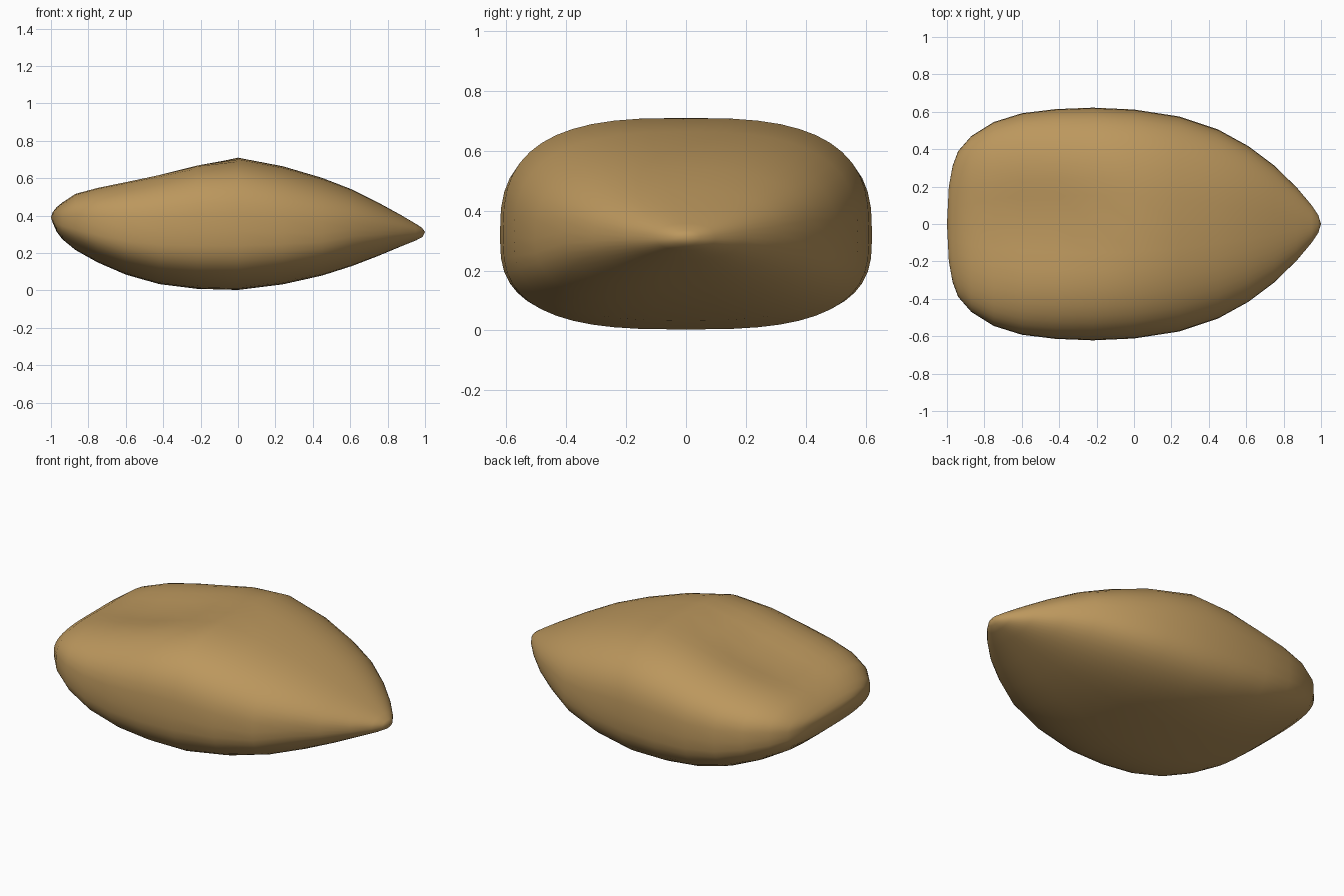
import bpy, bmesh, math

cube = bpy.data.objects.get("Cube")
if cube:
    bpy.data.objects.remove(cube, do_unlink=True)

# Single tan colour
tan = bpy.data.materials.new("warm tan")
tan.use_nodes = True
colour = (0.50, 0.31, 0.11, 1)
tan.diffuse_color = colour
tan.node_tree.nodes["Principled BSDF"].inputs["Base Color"].default_value = colour

# Stations along the body: x, half width, top height, bottom height
STATIONS = [
    (-.99, .20, .42, .36), (-.97, .31, .445, .315), (-.94, .39, .475, .275),
    (-.87, .47, .53, .217), (-.75, .545, .57, .15), (-.6, .592, .605, .085),
    (-.42, .614, .645, .034), (-.22, .622, .69, .009), (0, .612, .71, .003),
    (.24, .575, .664, .033), (.45, .505, .602, .08), (.61, .417, .54, .131),
    (.75, .312, .47, .185), (.87, .195, .404, .235), (.95, .10, .357, .267),
    (.985, .048, .334, .285)]
SEGMENTS = 48


def signed_power(value, power):
    return math.copysign(abs(value) ** power, value)


def section(x, width, top, bottom):
    """Rounded cross-section with a shallow hollow on the upper back."""
    blend = (x + 1) / 2
    middle = bottom + (top - bottom) * (.47 - .05 * blend)
    middle = middle if x < .6 else (top + bottom) / 2 - .02 * (1 - x)
    exponent = 2.9 - .7 * max(0, x)
    hollow = .055 * max(0, math.sin(math.pi * min(1, -x / .97))) if x < 0 else 0
    points = []
    for i in range(SEGMENTS):
        angle = math.tau * i / SEGMENTS
        y = width * signed_power(math.cos(angle), 2 / exponent)
        rise = signed_power(math.sin(angle), 2 / exponent)
        z = middle + rise * ((top - middle) if rise > 0 else (middle - bottom))
        if rise > 0:
            z -= hollow * rise * math.exp(-(y / .25) ** 2)
        points.append((x, y, z))
    return points


# Pebble body: rings joined by quads, closed to a point at each end
bm = bmesh.new()
rings = [[bm.verts.new(p) for p in section(*s)] for s in STATIONS]
for a, b in zip(rings, rings[1:]):
    for i in range(SEGMENTS):
        j = (i + 1) % SEGMENTS
        bm.faces.new((a[i], a[j], b[j], b[i]))
for ring, tip in ((rings[0], (-1, 0, .39)), (rings[-1], (1, 0, .312))):
    pole = bm.verts.new(tip)
    for i in range(SEGMENTS):
        bm.faces.new((ring[i], ring[(i + 1) % SEGMENTS], pole))
bmesh.ops.recalc_face_normals(bm, faces=bm.faces)
for face in bm.faces:
    face.smooth = True
mesh = bpy.data.meshes.new("pebble_body")
bm.to_mesh(mesh)
bm.free()
mesh.materials.append(tan)
body = bpy.data.objects.new("pebble_body", mesh)
bpy.context.collection.objects.link(body)
